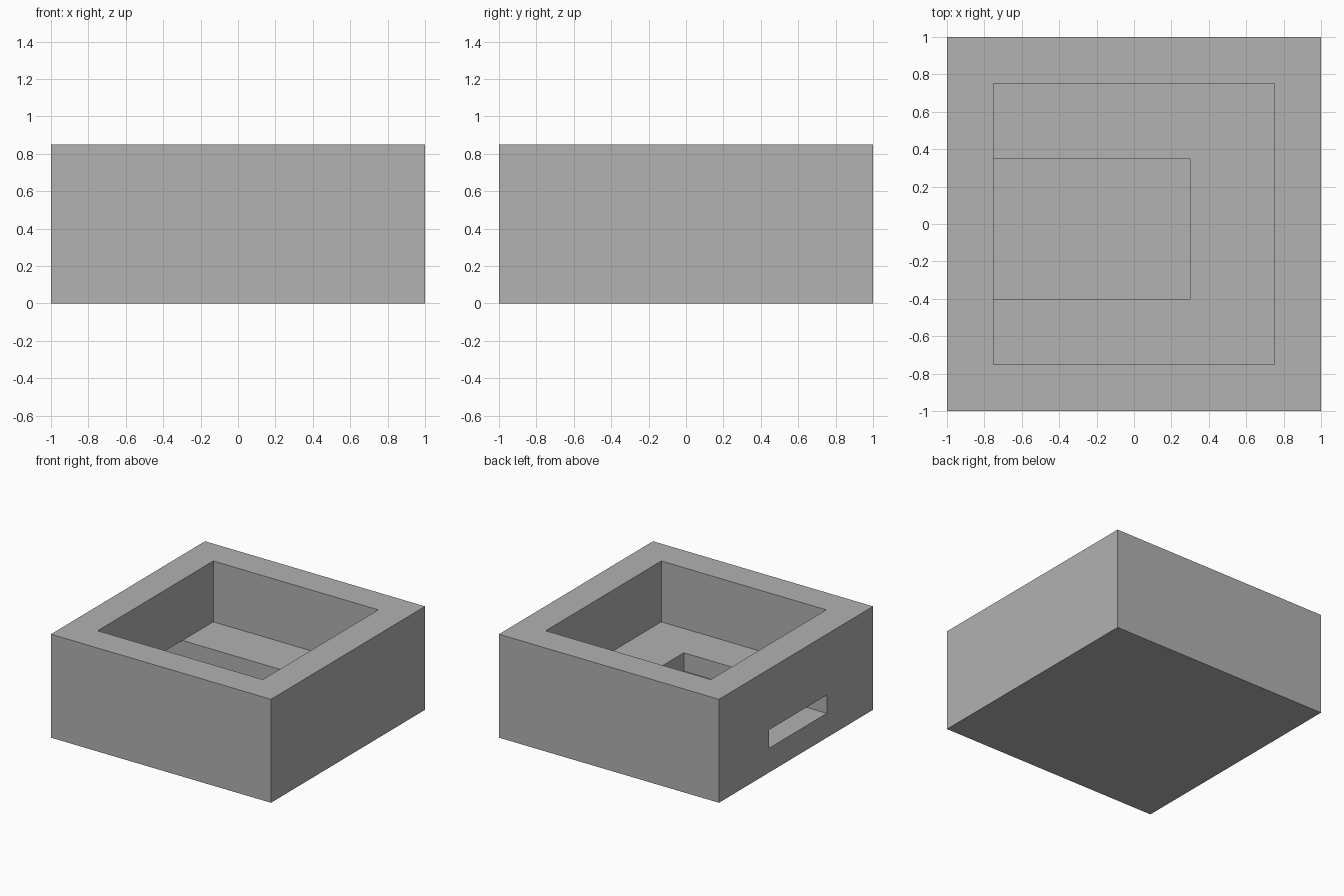
import bpy

if "Cube" in bpy.data.objects:
    bpy.data.objects.remove(bpy.data.objects["Cube"], do_unlink=True)

grey = bpy.data.materials.new("plain grey")
grey.use_nodes = True
colour = (0.445, 0.445, 0.445, 1)
grey.diffuse_color = colour
grey.node_tree.nodes["Principled BSDF"].inputs["Base Color"].default_value = colour


def block(name, low, high):
    """Box spanning two opposite corners."""
    bpy.ops.mesh.primitive_cube_add(size=1)
    obj = bpy.context.object
    obj.name = name
    for v in obj.data.vertices:
        v.co = [lo if c < 0 else hi for c, lo, hi in zip(v.co, low, high)]
    obj.data.materials.append(grey)
    return obj


def cut(body, cutter):
    """Subtract the cutter, then discard it."""
    mod = body.modifiers.new(cutter.name, "BOOLEAN")
    mod.operation = "DIFFERENCE"
    mod.solver = "EXACT"
    mod.object = cutter
    bpy.context.view_layer.objects.active = body
    bpy.ops.object.modifier_apply(modifier=mod.name)
    bpy.data.objects.remove(cutter, do_unlink=True)


floor = 0.35

# Solid square housing
housing = block("housing", (-1, -1, 0), (1, 1, 0.85))

# Open square pocket in the top
cut(housing, block("pocket_cutter", (-0.75, -0.75, floor), (0.75, 0.75, 1)))

# Channel sunk in the pocket floor, leaving through a slot in the side wall
cut(housing, block("channel_cutter", (-1.2, -0.4, 0.2), (0.3, 0.35, floor)))
